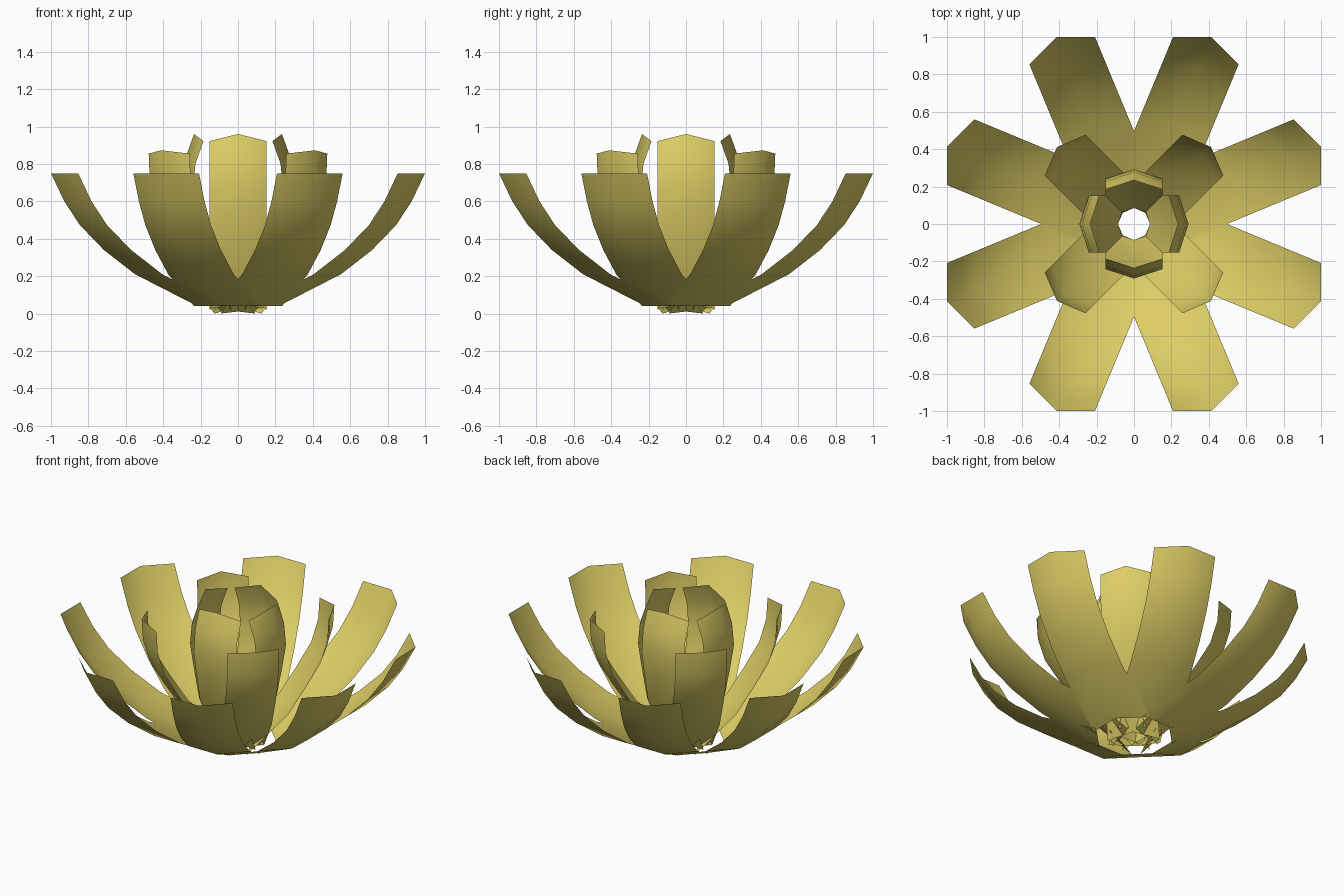
import bpy, bmesh
from math import sin, cos, tan, radians

cube = bpy.data.objects.get("Cube")
if cube:
    bpy.data.objects.remove(cube, do_unlink=True)

# One flat yellow for every petal
yellow = bpy.data.materials.new("soft_yellow")
yellow.use_nodes = True
colour = (0.72, 0.61, 0.13, 1)
yellow.diffuse_color = colour
yellow.node_tree.nodes["Principled BSDF"].inputs["Base Color"].default_value = colour


def petal(name, profile, half_width, tilt, angle):
    """Constant-width strip along a (radius, height) profile, cupped along its midrib."""
    depth = half_width * tan(radians(22.5))
    dr, dz = depth * cos(tilt), depth * sin(tilt)
    ca, sa = cos(angle), sin(angle)
    bm = bmesh.new()
    rows = []
    for r, z in profile:
        row = []
        for side in (-1, 0, 1):
            along, across = r - abs(side) * dr, side * half_width
            row.append(bm.verts.new((along * ca - across * sa,
                                     along * sa + across * ca,
                                     z - abs(side) * dz)))
        rows.append(row)
    for low, high in zip(rows, rows[1:]):
        for i in range(2):
            bm.faces.new((low[i], high[i], high[i + 1], low[i + 1]))
    mesh = bpy.data.meshes.new(name)
    bm.to_mesh(mesh)
    bm.free()
    mesh.materials.append(yellow)
    mesh.shade_smooth()
    obj = bpy.data.objects.new(name, mesh)
    bpy.context.collection.objects.link(obj)


# Midrib profiles from base to tip
outer = [(0.235, 0.04), (0.595, 0.21), (0.776, 0.34), (0.915, 0.473),
         (1.005, 0.60), (1.082, 0.75)]
middle = [(0.085, 0.018), (0.337, 0.265), (0.447, 0.44), (0.531, 0.585),
          (0.574, 0.735), (0.582, 0.873)]
inner = [(0.085, 0.06), (0.226, 0.36), (0.265, 0.55), (0.292, 0.70),
         (0.278, 0.84), (0.235, 0.96)]

# Rings: name, profile, half width, inward tilt, count, first angle
rings = [("outer_petal", outer, 0.19, 0, 8, 22.5),
         ("middle_petal", middle, 0.155, 16, 4, 45),
         ("inner_petal", inner, 0.153, 37, 4, 0)]
for name, profile, width, tilt, count, start in rings:
    for k in range(count):
        petal(f"{name}_{k + 1}", profile, width, radians(tilt),
              radians(start + k * 360 / count))
